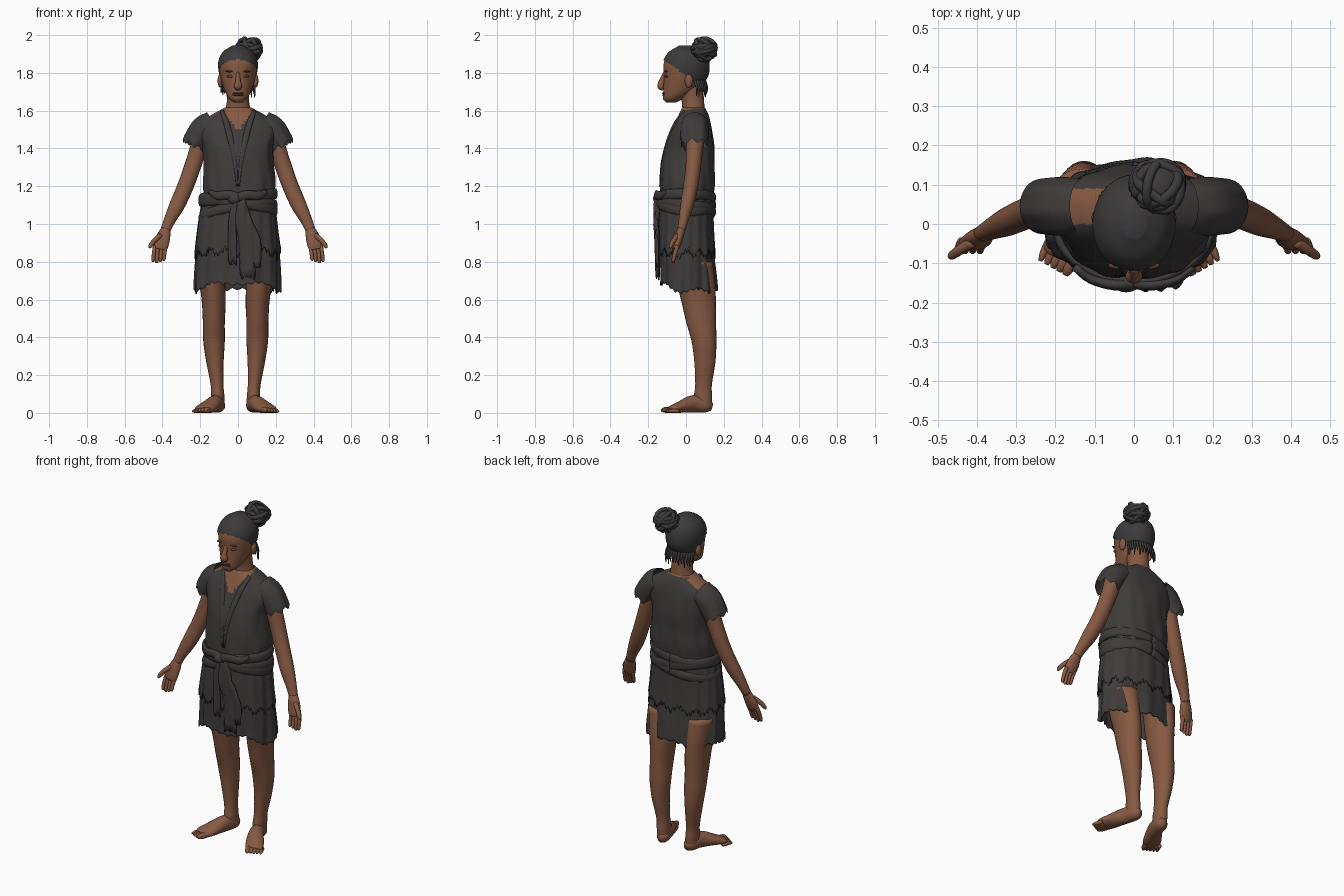
import bpy, bmesh, math, random
from mathutils import Vector

random.seed(4)
X, Y, Z = Vector((1, 0, 0)), Vector((0, 1, 0)), Vector((0, 0, 1))
cube = bpy.data.objects.get("Cube")
if cube:
    bpy.data.objects.remove(cube)


def material(name, r, g, b):
    m = bpy.data.materials.new(name)
    m.use_nodes = True
    m.diffuse_color = (r, g, b, 1)
    shader = m.node_tree.nodes["Principled BSDF"]
    shader.inputs["Base Color"].default_value = (r, g, b, 1)
    shader.inputs["Roughness"].default_value = 0.9
    return m


skin = material("brown skin", 0.24, 0.1, 0.055)
feature = material("dark skin", 0.12, 0.05, 0.03)
cloth = material("charcoal cloth", 0.05, 0.044, 0.044)
hair = material("black hair", 0.045, 0.042, 0.042)


def finish(name, bm, mats):
    for f in bm.faces:
        f.smooth = True
    bmesh.ops.recalc_face_normals(bm, faces=bm.faces)
    mesh = bpy.data.meshes.new(name)
    bm.to_mesh(mesh)
    bm.free()
    for m in mats:
        mesh.materials.append(m)
    obj = bpy.data.objects.new(name, mesh)
    bpy.context.collection.objects.link(obj)
    return obj


def spline(keys, steps):
    """Catmull-Rom samples through the keys."""
    k = [Vector(p) for p in keys]
    k = [k[0] * 2 - k[1]] + k + [k[-1] * 2 - k[-2]]
    out = []
    for a, b, c, d in zip(k, k[1:], k[2:], k[3:]):
        for i in range(steps):
            t = i / steps
            out.append(b + (c - a) * (t / 2) + (a * 2 - b * 5 + c * 4 - d) * (t * t / 2)
                       + (b * 3 - a - c * 3 + d) * (t ** 3 / 2))
    return out + [k[-2]]


def loft(name, keys, mats, sides=16, steps=4, ref=X, flat=False, power=2,
         warp=None, rule=None, keep=None, caps=True):
    """Skin rings along a path; each key is x, y, z, radius along ref, other radius."""
    pts = spline(keys, steps)
    bm = bmesh.new()
    rings = []
    for i, p in enumerate(pts):
        t = (pts[min(i + 1, len(pts) - 1)] - pts[max(i - 1, 0)]).to_3d().normalized()
        if flat:
            t = Z
        side = (ref - t * ref.dot(t)).normalized()
        other = t.cross(side)
        ring = []
        for j in range(sides):
            a = math.tau * j / sides
            c, s = (math.copysign(abs(v) ** (2 / power), v) for v in (math.cos(a), math.sin(a)))
            co = p.to_3d() + side * c * max(p[3], 0.001) + other * s * max(p[4], 0.001)
            if warp:
                co = warp(co, a, i / (len(pts) - 1))
            ring.append(bm.verts.new(co))
        rings.append(ring)
    for lo, hi in zip(rings, rings[1:]):
        for j in range(sides):
            n = (j + 1) % sides
            bm.faces.new((lo[j], lo[n], hi[n], hi[j]))
    if caps:
        bm.faces.new(rings[0])
        bm.faces.new(rings[-1])
    if rule:
        for f in bm.faces:
            f.material_index = rule(f.calc_center_median())
    if keep:
        drop = [f for f in bm.faces if not keep(f.calc_center_median())]
        bmesh.ops.delete(bm, geom=drop, context="FACES")
    return finish(name, bm, mats)


def blob(name, loc, size, mat):
    bm = bmesh.new()
    bmesh.ops.create_uvsphere(bm, u_segments=16, v_segments=10, radius=1)
    for v in bm.verts:
        v.co = Vector(loc) + Vector(a * b for a, b in zip(v.co, size))
    return finish(name, bm, [mat])


def flip(keys, s, shift=0):
    return [(k[0] * s + shift,) + tuple(k[1:]) for k in keys]


# Head, neck and face
skull = [(0, -.08, 1.642, .02, .025), (0, -.067, 1.665, .048, .055), (0, -.03, 1.71, .072, .09),
         (0, -.003, 1.78, .093, .115), (0, 0, 1.85, .1, .118), (0, .005, 1.905, .078, .093),
         (0, .005, 1.94, .03, .04)]
loft("head", skull, [skin], 40, 6, flat=True)
loft("neck", [(0, .04, 1.52, .085, .07), (0, .04, 1.6, .068, .06), (0, .035, 1.66, .058, .06),
              (0, .02, 1.74, .06, .07)], [skin], 24, flat=True)
loft("nose", [(0, -.108, 1.8, .01, .012), (0, -.128, 1.755, .014, .016),
              (0, -.132, 1.728, .022, .019), (0, -.118, 1.712, .012, .008)], [skin])
for z in (1.683, 1.692):
    blob("lip", (0, -.112, z), (.03, .014, .007), feature)
for s in (1, -1):
    blob("eye", (.038 * s, -.103, 1.782), (.02, .01, .008), feature)
    blob("brow", (.04 * s, -.105, 1.808), (.026, .01, .005), feature)
    blob("ear", (.094 * s, .015, 1.758), (.014, .022, .036), skin)

# Hair cap, bun and loose strands
cap = [(x, y, z + .004, a * 1.05, b * 1.05) for x, y, z, a, b in skull]
loft("hair_cap", cap, [hair], 64, 10, flat=True, keep=lambda c: c.z > 1.787 - .7 * c.y)
centre = Vector((.06, .095, 1.925))
blob("bun", centre, (.062, .06, .052), hair)
for i in range(11):
    u = Vector((random.uniform(-1, 1), random.uniform(-1, 1), random.uniform(-.4, .4))).normalized()
    v = u.cross(Vector((random.uniform(-1, 1), random.uniform(-1, 1), .6))).normalized()
    path = []
    for j in range(11):
        a = math.tau * j / 10
        p = centre + (u * math.cos(a) + v * math.sin(a)) * random.uniform(.052, .066)
        path.append((p.x, p.y, p.z, .013, .012))
    loft("bun_coil", path, [hair], 8, 3, ref=u.cross(v))
for i in range(16):
    a = math.pi * (i + .5) / 16
    x, y = .08 * math.cos(a), .04 + .06 * math.sin(a)
    loft("nape_strand", [(x, y, 1.76, .008, .008), (x * 1.1, y + .012, 1.72, .006, .006),
                         (x * 1.15, y + .01, random.uniform(1.67, 1.7), .002, .002)], [hair], 6)

# Legs and bare feet
leg = [(.115, .04, .8, .08, .1), (.11, .055, .68, .068, .1), (.103, .068, .58, .063, .09),
       (.103, .08, .48, .058, .079), (.102, .095, .38, .057, .066), (.097, .1, .27, .046, .056),
       (.086, .093, .15, .034, .044), (.082, .09, .09, .035, .048), (.08, .092, .03, .035, .044)]
foot = [(.074, .138, .03, .016, .02), (.077, .11, .038, .035, .036), (.095, .04, .048, .04, .046),
        (.132, -.03, .031, .05, .031), (.162, -.075, .02, .047, .019), (.168, -.086, .018, .03, .012)]
for s, shift in ((1, 0), (-1, -.025)):
    loft("leg", flip(leg, s, shift), [skin], 24, 5, flat=True)
    loft("foot", flip(foot, s, shift), [skin], 20)
    for i in range(5):
        x, y, r = .126 + .016 * i, -.075 + .009 * i, .016 - .0015 * i
        toe = [(x, y, r, r, r), (x + .015, y - .035, r, r, r),
               (x + .024, y - .055, r * .8, r * .5, r * .5)]
        loft("toe", flip(toe, s, shift), [skin], 10)

# Arms, hands and sleeves
arm = [(.18, .05, 1.5, .05, .055), (.21, .045, 1.4, .045, .045), (.242, .038, 1.3, .044, .041),
       (.278, .025, 1.2, .043, .039), (.322, .005, 1.1, .041, .035), (.362, -.013, 1.02, .031, .026),
       (.385, -.025, .965, .026, .021)]
palm = [(.38, -.022, .98, .024, .02), (.394, -.035, .935, .036, .022), (.408, -.048, .885, .039, .018),
        (.413, -.053, .865, .03, .012)]
sleeve = [(.13, .045, 1.53, .07, .07), (.18, .045, 1.5, .072, .075), (.222, .045, 1.44, .066, .072),
          (.235, .045, 1.415, .062, .07)]


def sleeve_fold(co, a, t):
    return co + Z * t * .012 * math.sin(7 * a)


for s in (1, -1):
    loft("arm", flip(arm, s), [skin], 20)
    loft("palm", flip(palm, s), [skin], 16)
    for i in range(4):
        x = .382 + .019 * i
        drop = .805 - .006 * (2 - abs(i - 2))
        finger = [(x, -.045, .885, .011, .012), (x + .007, -.058, .845, .01, .011),
                  (x + .01, -.068, drop + .008, .009, .009), (x + .01, -.07, drop, .003, .003)]
        loft("finger", flip(finger, s), [skin], 10)
    thumb = [(.41, -.045, .94, .014, .014), (.443, -.066, .912, .013, .013),
             (.463, -.08, .885, .011, .011), (.469, -.083, .872, .004, .004)]
    loft("thumb", flip(thumb, s), [skin], 10)
    loft("sleeve", flip(sleeve, s), [cloth], 32, caps=False, warp=sleeve_fold)

# Draped tunic with a V neck and one bared shoulder
tunic = [(0, 0, 1.05, .195, .14), (.004, .003, 1.14, .186, .142), (.005, .008, 1.22, .192, .144),
         (.004, .01, 1.31, .184, .14), (0, .018, 1.4, .186, .132), (0, .028, 1.48, .208, .112),
         (0, .036, 1.535, .198, .095), (0, .04, 1.575, .145, .08), (0, .04, 1.605, .09, .066),
         (0, .04, 1.618, .066, .058)]


def tunic_fold(co, a, t):
    k = 1 + .02 * max(0, 1 - 1.3 * t) * math.sin(13 * a + 9 * t) + .008 * math.sin(8 * a - 12 * t)
    return Vector((co.x * k, co.y * k, co.z))


def neckline(c):
    v_neck = c.y < .03 and c.z > 1.49 + 1.4 * abs(c.x)
    bared = -.2 < c.x < -.07 and 0 < c.y < .09 and c.z > 1.53
    return 1 if v_neck or bared or c.z > 1.612 else 0


loft("tunic", tunic, [cloth, skin], 96, 8, flat=True, power=2.3, warp=tunic_fold,
     rule=neckline, caps=False)
for s in (1, -1):
    lapel = [(.085, -.01, 1.598, .012, .008), (.06, -.06, 1.53, .016, .008),
             (.035, -.1, 1.43, .016, .008), (.015, -.128, 1.32, .01, .006), (.005, -.138, 1.2, .004, .004)]
    loft("lapel_fold", flip(lapel, s), [cloth], 12)


# Skirt and its torn upper tier
def skirt_fold(co, a, t):
    k = 1 + .035 * t * math.sin(9 * a + 1) + .014 * math.sin(17 * a + 3 * t)
    hem = .045 * max(0, -math.sin(a)) ** 2 + .012 * math.sin(5 * a) + .006 * math.sin(31 * a)
    return Vector((co.x * k, co.y * k, co.z + t * t * hem))


def tier_fold(co, a, t):
    co = skirt_fold(co, a, t * .5)
    return co + Z * t ** 4 * .035 * math.sin(37 * a) * math.sin(23 * a)


skirt = [(-.002, 0, 1.12, .18, .13), (-.004, 0, 1, .2, .136), (-.004, .004, .85, .218, .14),
         (-.004, .012, .72, .226, .146), (-.004, .014, .645, .228, .15)]
tier = [(0, 0, 1.13, .187, .138), (-.002, 0, 1.04, .203, .143), (-.004, 0, .94, .215, .147),
        (-.004, .003, .845, .225, .15)]
for name, keys, fold in (("skirt", skirt, skirt_fold), ("torn_tier", tier, tier_fold)):
    obj = loft(name, keys, [cloth], 144, 6, flat=True, power=2.2, warp=fold, caps=False)
    obj.modifiers.new("thickness", "SOLIDIFY").thickness = .006

# Knotted sash: tilted wraps, knot and hanging ends
for z, tilt, width in ((1.14, .02, .028), (1.1, -.03, .03), (1.065, .035, .026)):
    wrap = []
    for i in range(17):
        a = math.tau * i / 16 + math.pi / 2
        front = max(0, -math.sin(a))
        wrap.append((.198 * math.cos(a), .147 * math.sin(a),
                     z + tilt * math.cos(a) + .03 * front * (1.14 - z) / .07, width, .012))
    loft("sash_wrap", wrap, [cloth], 12, 4, ref=Z)
blob("sash_knot", (-.02, -.15, 1.135), (.035, .024, .032), cloth)
for s in (1, -1):
    loop = [(0, -.152, 1.14, .025, .014), (.05 * s, -.155, 1.155, .024, .014),
            (.11 * s, -.14, 1.15, .022, .012), (.15 * s, -.11, 1.17, .012, .01)]
    loft("sash_loop", loop, [cloth], 12, ref=Z)
for x, end, bottom, width in ((-.03, -.03, .8, .024), (.02, .05, .72, .045), (.05, .095, .78, .028)):
    tail = [(x * .5, -.15, 1.13, .016, .014), (x, -.157, 1.02, width * .8, .012),
            (end, -.152, .9, width, .01), (end, -.15, bottom, width * .9, .007)]
    loft("sash_tail", tail, [cloth], 16,
         warp=lambda co, a, t: co + Y * .006 * math.sin(160 * co.x) + Z * t ** 6 * .02 * math.sin(190 * co.x))
